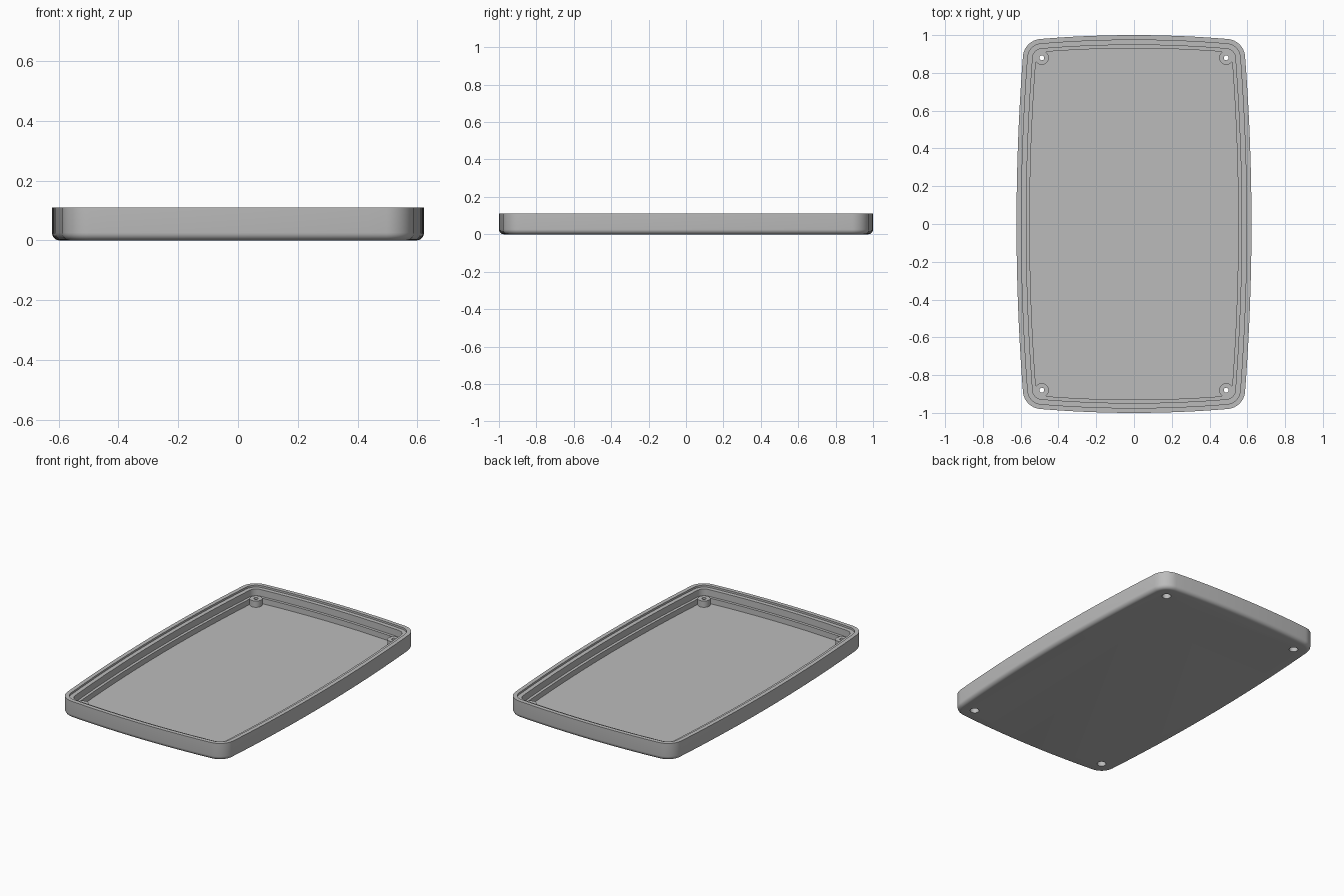
import bpy, bmesh, math

cube = bpy.data.objects.get("Cube")
if cube:
    bpy.data.objects.remove(cube, do_unlink=True)

# One flat grey plastic
GREY = (0.5, 0.5, 0.5, 1.0)
plastic = bpy.data.materials.new("grey_plastic")
plastic.use_nodes = True
plastic.diffuse_color = GREY
plastic.node_tree.nodes["Principled BSDF"].inputs["Base Color"].default_value = GREY

# Plan outline: bowed sides and ends, joined by tangent round corners
HALF_W, HALF_L, HEIGHT = 0.622, 1.0, 0.11
SIDE_R, END_R, CORNER_R = 11.6, 6.0, 0.1
cx, cy = HALF_W - CORNER_R, HALF_L - CORNER_R
for _ in range(20):
    cx = math.sqrt((SIDE_R - CORNER_R) ** 2 - cy ** 2) + HALF_W - SIDE_R
    cy = math.sqrt((END_R - CORNER_R) ** 2 - cx ** 2) + HALF_L - END_R
side_angle = math.atan2(cy, cx - HALF_W + SIDE_R)
end_angle = math.atan2(cy - HALF_L + END_R, cx)


def arc(x, y, radius, start, stop, steps):
    angles = [start + (stop - start) * i / steps for i in range(steps)]
    return [(x + radius * math.cos(a), y + radius * math.sin(a)) for a in angles]


def outline(inset):
    quarter = arc(HALF_W - SIDE_R, 0, SIDE_R - inset, 0, side_angle, 10)
    quarter += arc(cx, cy, CORNER_R - inset, side_angle, end_angle, 12)
    quarter += arc(0, HALF_L - END_R, END_R - inset, end_angle, math.pi / 2, 8)
    quarter.append((0, HALF_L - inset))
    half = quarter + [(-x, y) for x, y in reversed(quarter[:-1])]
    return half + [(x, -y) for x, y in reversed(half[1:-1])]


def finish(name, bm):
    bmesh.ops.recalc_face_normals(bm, faces=bm.faces)
    mesh = bpy.data.meshes.new(name)
    bm.to_mesh(mesh)
    bm.free()
    mesh.materials.append(plastic)
    obj = bpy.data.objects.new(name, mesh)
    bpy.context.collection.objects.link(obj)
    return obj


def corner_cylinders(name, radius, bottom, top):
    bm = bmesh.new()
    for sx in (-1, 1):
        for sy in (-1, 1):
            made = bmesh.ops.create_cone(bm, cap_ends=True, segments=32, radius1=radius,
                                         radius2=radius, depth=top - bottom)
            bmesh.ops.translate(bm, verts=made["verts"],
                                vec=(sx * cx, sy * cy, (bottom + top) / 2))
    return finish(name, bm)


# Tray wall section as (inset, height): rounded bottom edge, rim step, ledge, floor
FILLET, FLOOR, LEDGE = 0.026, 0.02, 0.055
section = []
for i in range(7):
    a = math.pi / 2 * i / 6
    section.append((FILLET * (1 - math.sin(a)), FILLET * (1 - math.cos(a))))
section += [(0, HEIGHT), (0.026, HEIGHT), (0.026, HEIGHT - 0.012), (0.052, HEIGHT - 0.012),
            (0.052, LEDGE), (0.07, LEDGE), (0.07, FLOOR)]

bm = bmesh.new()
rings = [[bm.verts.new((x, y, z)) for x, y in outline(inset)] for inset, z in section]
for low, high in zip(rings, rings[1:]):
    for i in range(len(low)):
        j = (i + 1) % len(low)
        bm.faces.new((low[i], low[j], high[j], high[i]))
bm.faces.new(rings[0])
bm.faces.new(rings[-1])
tray = finish("tray", bm)

# Screw bosses, counterbores underneath and through holes
tools = [
    (corner_cylinders("screw_bosses", 0.037, 0.01, 0.06), 'UNION'),
    (corner_cylinders("counterbores", 0.026, -0.02, 0.035), 'DIFFERENCE'),
    (corner_cylinders("screw_holes", 0.013, -0.03, 0.09), 'DIFFERENCE'),
]
bpy.ops.object.select_all(action='DESELECT')
tray.select_set(True)
bpy.context.view_layer.objects.active = tray
for tool, operation in tools:
    tool.hide_render = True
    mod = tray.modifiers.new(tool.name, 'BOOLEAN')
    mod.operation = operation
    mod.solver = 'EXACT'
    mod.object = tool
    bpy.ops.object.modifier_apply(modifier=mod.name)
    bpy.data.objects.remove(tool, do_unlink=True)

bpy.ops.object.shade_smooth_by_angle(angle=math.radians(35))
